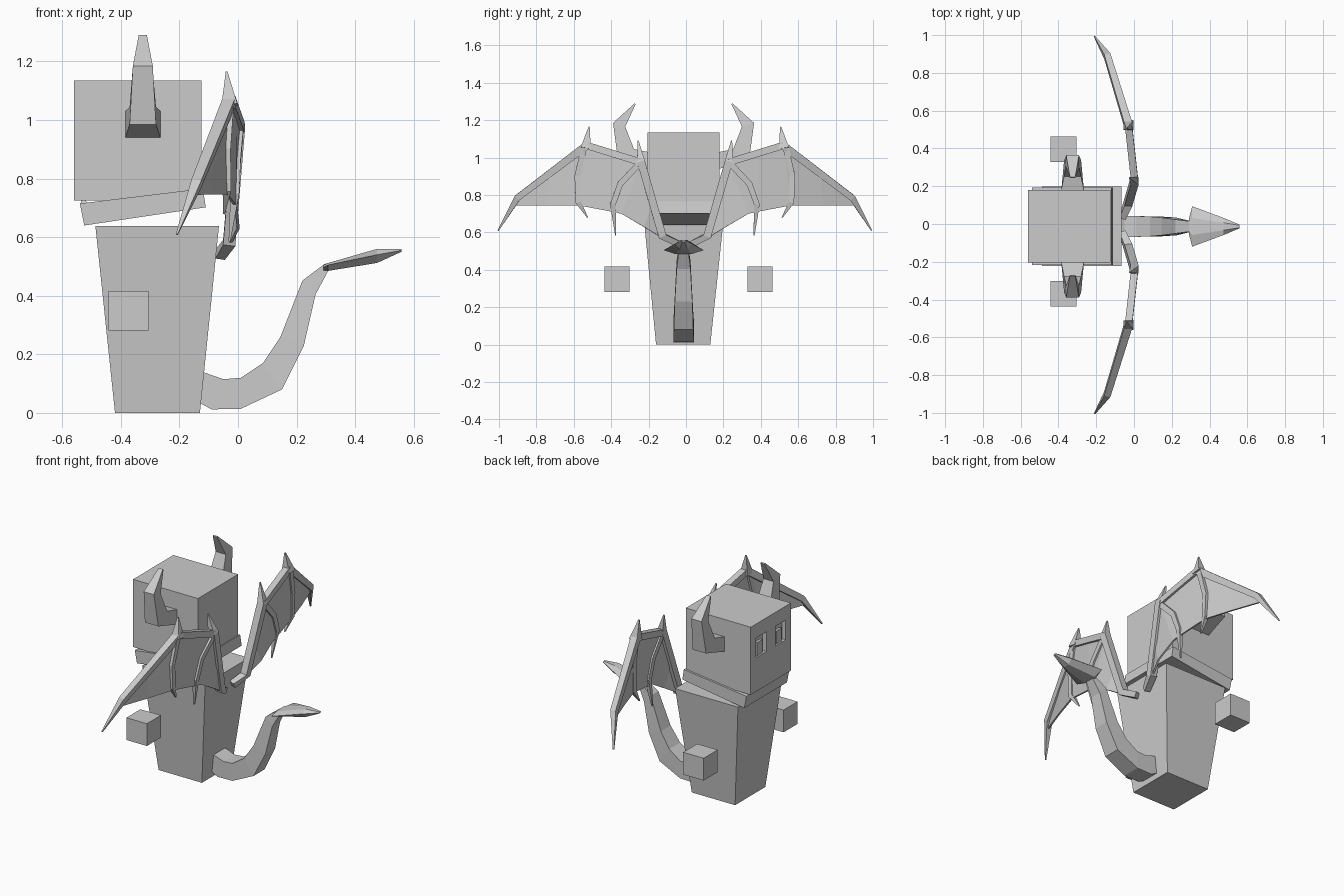
import bpy, math
from mathutils import Vector

if "Cube" in bpy.data.objects:
    bpy.data.objects.remove(bpy.data.objects["Cube"])

CY = -0.013  # centre line of the body


def mesh(name, verts, faces):
    me = bpy.data.meshes.new(name)
    me.from_pydata([tuple(v) for v in verts], [], faces)
    ob = bpy.data.objects.new(name, me)
    bpy.context.collection.objects.link(ob)
    return ob


def fix_normals(ob):
    import bmesh
    bm = bmesh.new()
    bm.from_mesh(ob.data)
    bmesh.ops.recalc_face_normals(bm, faces=bm.faces)
    bm.to_mesh(ob.data)
    bm.free()
    return ob


def loft(name, loops):
    """Skin equal-length loops and cap both ends."""
    n = len(loops[0])
    verts = [v for loop in loops for v in loop]
    faces = [tuple(range(n)), tuple(range(len(verts) - n, len(verts)))]
    for i in range(len(loops) - 1):
        for j in range(n):
            k = (j + 1) % n
            faces.append((i * n + j, i * n + k, (i + 1) * n + k, (i + 1) * n + j))
    return fix_normals(mesh(name, verts, faces))


def rect(x0, x1, y0, y1, z):
    return [(x0, y0, z), (x1, y0, z), (x1, y1, z), (x0, y1, z)]


def box(name, x0, x1, y0, y1, z0, z1):
    return loft(name, [rect(x0, x1, y0, y1, z0), rect(x0, x1, y0, y1, z1)])


def bone(name, pts, radii):
    """Square bar along a path."""
    pts = [Vector(p) for p in pts]
    loops = []
    for i, (p, r) in enumerate(zip(pts, radii)):
        t = (pts[min(i + 1, len(pts) - 1)] - pts[max(i - 1, 0)]).normalized()
        s = t.cross(Vector((1, 0, 0))).normalized()
        n = s.cross(t).normalized()
        loops.append([p + r * (a * s + b * n) for a, b in ((1, 1), (1, -1), (-1, -1), (-1, 1))])
    return loft(name, loops)


# body
loft("body", [rect(-0.42, -0.13, -0.16, 0.13, 0), rect(-0.487, -0.065, -0.222, 0.198, 0.638)])

# head with two recessed eyes
head = box("head", -0.56, -0.125, -0.205, 0.18, 0.725, 1.135)
for i, yc in enumerate((-0.105, 0.08)):
    cut = box("eye_cutter", -0.6, -0.535, yc - 0.05, yc + 0.05, 0.93, 1.05)
    cut.hide_render = True
    cut.hide_set(True)
    m = head.modifiers.new("eye_socket", "BOOLEAN")
    m.operation, m.solver, m.object = "DIFFERENCE", "EXACT", cut
    box("pupil", -0.55, -0.53, yc - 0.025, yc + 0.025, 0.93, 1.01)

# tilted jaw with teeth along the front
jaw_profile = [(-0.54, 0.715), (-0.525, 0.64), (-0.11, 0.702), (-0.12, 0.766)]
loft("jaw", [[(x, y, z) for x, z in jaw_profile] for y in (-0.217, 0.192)])
for i in range(5):
    y = CY - 0.16 + i * 0.08
    loft("tooth", [rect(-0.538, -0.515, y - 0.025, y + 0.025, 0.71),
                   rect(-0.532, -0.525, y - 0.004, y + 0.004, 0.745)])

# horns: (outer y, z, inner y, z, half width)
horn = [(0.19, 0.94, 0.19, 1.03, 0.06), (0.35, 0.985, 0.265, 1.045, 0.045),
        (0.377, 1.185, 0.312, 1.165, 0.034), (0.262, 1.29, 0.256, 1.286, 0.014)]
for s in (1, -1):
    loft("horn", [[(-0.325 - w, CY + s * a, b), (-0.325 + w, CY + s * a, b),
                   (-0.325 + w, CY + s * c, d), (-0.325 - w, CY + s * c, d)]
                  for a, b, c, d, w in horn])

# floating hands
for y in (-0.37, 0.395):
    box("hand", -0.442, -0.305, y - 0.067, y + 0.067, 0.282, 0.417)

# tail: (lower x, z, upper x, z, half width)
tail = [(-0.16, 0.05, -0.15, 0.15, 0.055), (-0.09, 0.012, -0.05, 0.115, 0.055),
        (0.01, 0.014, 0.01, 0.12, 0.055), (0.15, 0.08, 0.085, 0.17, 0.052),
        (0.225, 0.23, 0.145, 0.26, 0.047), (0.265, 0.405, 0.22, 0.452, 0.037),
        (0.308, 0.485, 0.295, 0.508, 0.027)]
loft("tail", [[(a, CY - w, b), (a, CY + w, b), (c, CY + w, d), (c, CY - w, d)]
              for a, b, c, d, w in tail])

# arrow-shaped tail tip: (x, z low, z edge, z high, half width, inner half width)
tip = [(0.292, 0.487, 0.497, 0.507, 0.045, 0.03), (0.308, 0.485, 0.505, 0.512, 0.107, 0.045),
       (0.475, 0.512, 0.54, 0.56, 0.045, 0.02), (0.558, 0.55, 0.555, 0.56, 0.01, 0.006)]
loft("tail_tip", [[(x, CY - w, e), (x, CY - v, l), (x, CY + v, l),
                   (x, CY + w, e), (x, CY + v, h), (x, CY - v, h)]
                  for x, l, e, h, w, v in tip])

# wings
BEND = [(0.03, -0.065), (0.12, -0.03), (0.23, 0.004), (0.4, -0.012), (0.55, -0.032),
        (0.9, -0.143), (1.0, -0.21)]


def wing_x(y):
    for (a, xa), (b, xb) in zip(BEND, BEND[1:]):
        if y <= b:
            return xa + (xb - xa) * (y - a) / (b - a)
    return BEND[-1][1]


for s, c in ((1, -0.006), (-1, -0.006)):
    def P(y, z, dx=0.0):
        return (wing_x(y) + dx, c + s * y, z)

    bone("wing_arm", [P(0.04, 0.54), P(0.12, 0.58), P(0.235, 0.98), P(0.25, 1.09, -0.025)],
         (0.017, 0.021, 0.021, 0.003))
    bone("wing_top_bone", [P(0.235, 0.975), P(0.525, 1.065)], (0.019, 0.019))
    bone("wing_claw", [P(0.53, 1.05), P(0.512, 1.165, -0.012)], (0.027, 0.003))
    bone("wing_leading_bone", [P(0.525, 1.065), P(0.895, 0.785), P(0.998, 0.61)],
         (0.021, 0.017, 0.003))
    bone("wing_inner_finger", [P(0.25, 0.96), P(0.345, 0.86), P(0.385, 0.75), P(0.37, 0.585, -0.02)],
         (0.016, 0.016, 0.015, 0.003))
    bone("wing_outer_finger", [P(0.54, 1.05), P(0.575, 0.9), P(0.57, 0.76), P(0.52, 0.68, -0.02)],
         (0.016, 0.015, 0.014, 0.003))

    # membrane in strips: upper edge against lower edge
    upper = [(0.12, 0.59), (0.17, 0.76), (0.235, 0.97), (0.39, 1.02), (0.525, 1.06), (0.72, 0.915), (0.9, 0.78)]
    lower = [(0.13, 0.575), (0.22, 0.63), (0.34, 0.70), (0.385, 0.71), (0.57, 0.745), (0.74, 0.745), (0.92, 0.745)]
    verts = [P(*p) for p in upper] + [P(*p) for p in lower]
    n = len(upper)
    web = mesh("wing_membrane", verts, [(i, i + 1, n + i + 1, n + i) for i in range(n - 1)])
    fix_normals(web)
    sol = web.modifiers.new("thickness", "SOLIDIFY")
    sol.thickness, sol.offset = 0.01, 0
